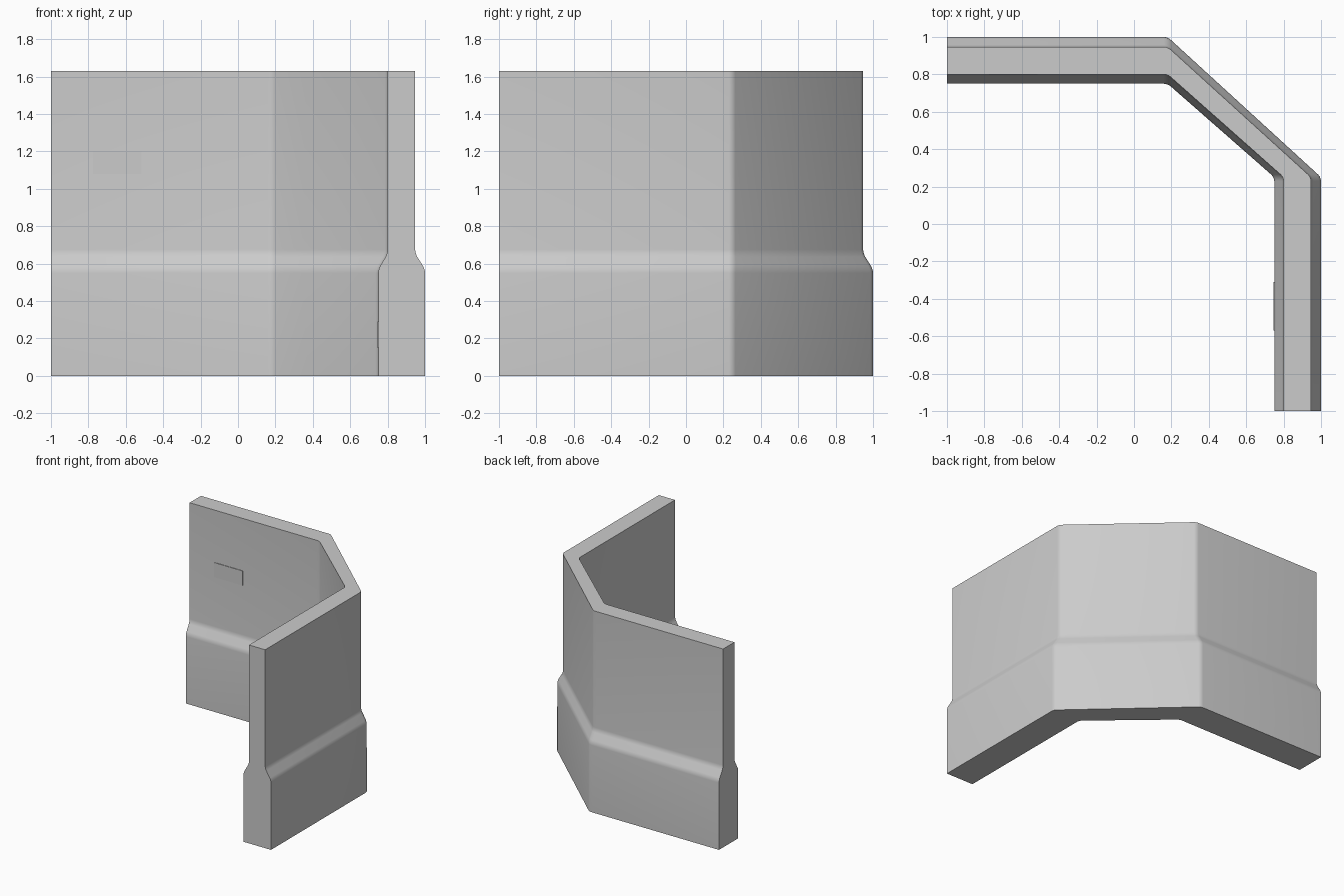
import bpy, bmesh

cube = bpy.data.objects.get("Cube")
if cube:
    bpy.data.objects.remove(cube, do_unlink=True)

grey = bpy.data.materials.new("plain_grey")
grey.use_nodes = True
colour = (0.6, 0.6, 0.6, 1)
grey.diffuse_color = colour
grey.node_tree.nodes["Principled BSDF"].inputs["Base Color"].default_value = colour


def finish(name, bm):
    bmesh.ops.recalc_face_normals(bm, faces=bm.faces)
    mesh = bpy.data.meshes.new(name)
    bm.to_mesh(mesh)
    bm.free()
    mesh.materials.append(grey)
    obj = bpy.data.objects.new(name, mesh)
    bpy.context.collection.objects.link(obj)
    bpy.ops.object.select_all(action='DESELECT')
    obj.select_set(True)
    bpy.context.view_layer.objects.active = obj
    bpy.ops.object.shade_smooth_by_angle(angle=0.7)
    return obj


# Wall cross-section: (distance from the inside, height), thick at the base
profile = [(0.75, 0), (1.0, 0), (1.0, 0.57), (0.947, 0.655),
           (0.947, 1.63), (0.80, 1.63), (0.80, 0.655), (0.75, 0.57)]

# Sweep the section round the cut corner
bm = bmesh.new()
rings = []
for station in range(4):
    ring = []
    for d, z in profile:
        x, y = [(-1, d), (0.18, d), (d, 0.25), (d, -1)][station]
        ring.append(bm.verts.new((x, y, z)))
    rings.append(ring)
for a, b in zip(rings, rings[1:]):
    for i in range(len(profile)):
        j = (i + 1) % len(profile)
        bm.faces.new((a[i], a[j], b[j], b[i]))
bm.faces.new(rings[0])
bm.faces.new(rings[-1])
bmesh.ops.recalc_face_normals(bm, faces=bm.faces)

# Soften the shallow bends, leaving the square edges crisp
bends = [e for e in bm.edges if 0.3 < e.calc_face_angle(0) < 1.0]
bmesh.ops.bevel(bm, geom=bends, offset=0.02, segments=3, profile=0.5,
                affect='EDGES', clamp_overlap=True)
finish("corner_wall", bm)


# Thin plates on the inner faces
def plate(name, centre, size):
    bm = bmesh.new()
    bmesh.ops.create_cube(bm, size=1)
    for v in bm.verts:
        v.co = [c + s * p for c, s, p in zip(centre, size, v.co)]
    finish(name, bm)


plate("back_wall_plate", (-0.645, 0.8, 1.14), (0.26, 0.009, 0.12))
plate("side_wall_plate", (0.75, -0.44, 0.22), (0.009, 0.26, 0.14))
